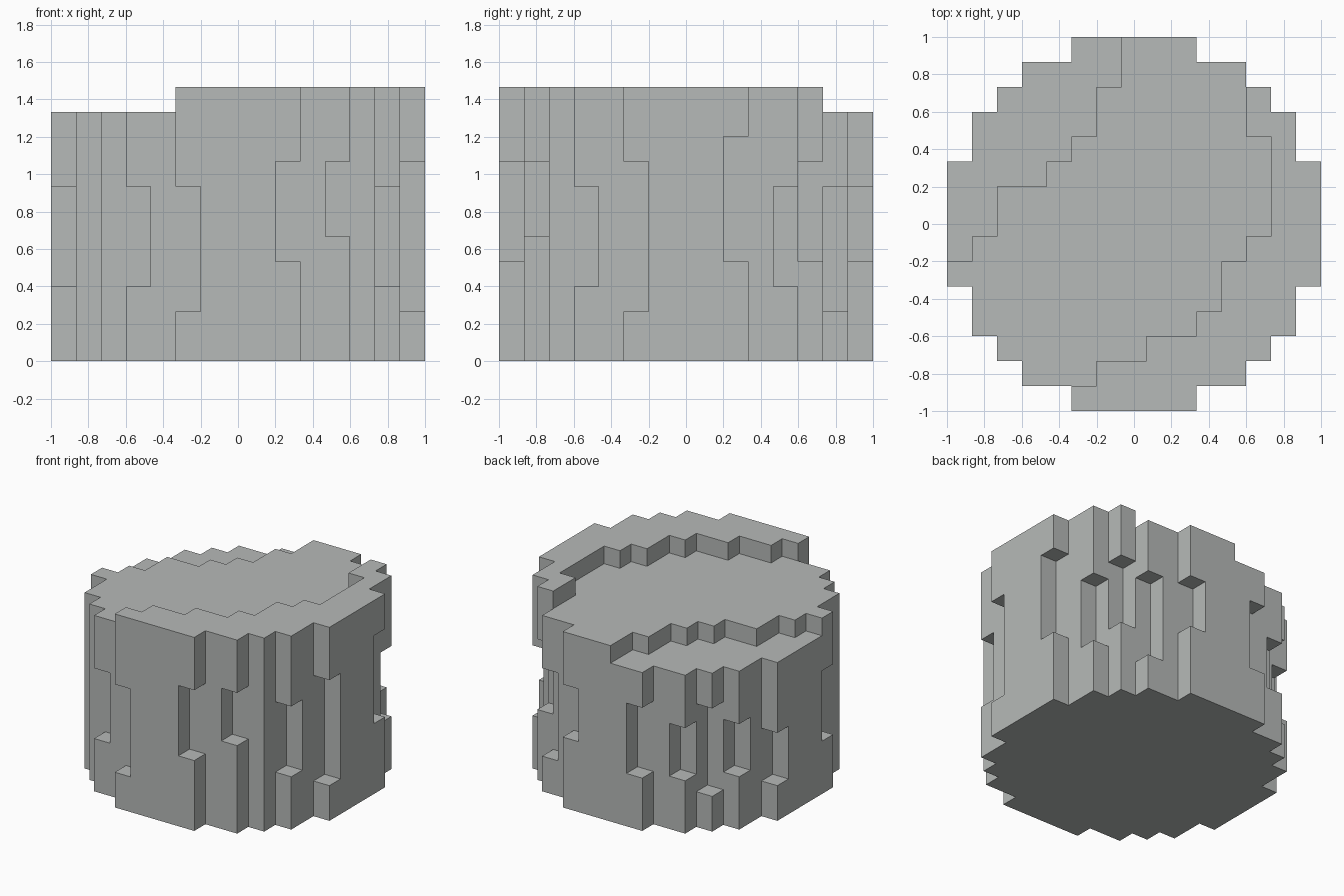
import bpy, bmesh, math
from mathutils import Vector

cube = bpy.data.objects.get("Cube")
if cube:
    bpy.data.objects.remove(cube, do_unlink=True)

N = 15
S = 2 / N  # block size

# Stepped round outline: first filled column of each row, symmetric front to back
half_inset = [5, 3, 2, 1, 1, 0, 0, 0]
inset = half_inset + half_inset[-2::-1]

# Top terraces per row: columns from high_from are raised, columns below low_to are sunk
high_from = [5, 6, 8, 10, 11, 11, 12, 13, 13, 13, 13, 12, 12, N, N]
low_to = [0, 0, 0, 0, 0, 0, 1, 2, 2, 4, 5, 6, 6, 7, 7]

# Vertical notches in the rim corners: (column, row): (first layer, end layer)
notches = {
    (5, 0): (2, 7), (9, 0): (4, 8), (3, 1): (3, 7), (11, 1): (5, 8),
    (13, 3): (3, 7), (14, 5): (2, 8), (0, 5): (3, 7),
    (14, 9): (4, 9), (13, 11): (3, 7), (12, 12): (4, 8), (11, 13): (2, 7), (9, 14): (4, 7),
    (5, 14): (3, 7), (3, 13): (3, 6), (2, 12): (2, 7), (1, 11): (3, 6), (0, 9): (2, 5),
}


def filled_blocks():
    blocks = set()
    for j in range(N):
        for i in range(inset[j], N - inset[j]):
            height = 11 if i >= high_from[j] else 9 if i < low_to[j] else 10
            start, end = notches.get((i, j), (0, 0))
            blocks.update((i, j, k) for k in range(height) if not start <= k < end)
    return blocks


def build_shell(name, blocks, material):
    """Make a quad for every exposed block side, then merge flat areas."""
    bm = bmesh.new()
    verts = {}

    def corner(p):
        key = tuple(round(2 * c) for c in p)
        if key not in verts:
            verts[key] = bm.verts.new((p.x * S - 1, p.y * S - 1, p.z * S))
        return verts[key]

    for block in sorted(blocks):
        centre = Vector(block) + Vector((0.5, 0.5, 0.5))
        for axis in range(3):
            for sign in (-1, 1):
                side = list(block)
                side[axis] += sign
                if tuple(side) in blocks:
                    continue
                n, u, v = Vector(), Vector(), Vector()
                n[axis] = sign / 2
                u[(axis + 1) % 3] = 0.5
                v[(axis + 2) % 3] = sign / 2
                ring = [n - u - v, n + u - v, n + u + v, n - u + v]
                bm.faces.new([corner(centre + r) for r in ring])
    bmesh.ops.dissolve_limit(bm, angle_limit=math.radians(1),
                             verts=bm.verts[:], edges=bm.edges[:])
    mesh = bpy.data.meshes.new(name)
    bm.to_mesh(mesh)
    bm.free()
    mesh.materials.append(material)
    obj = bpy.data.objects.new(name, mesh)
    bpy.context.collection.objects.link(obj)
    return obj


# Stone material
stone = bpy.data.materials.new("light_grey_stone")
stone.use_nodes = True
colour = (0.47, 0.49, 0.48, 1)
stone.diffuse_color = colour
stone.node_tree.nodes["Principled BSDF"].inputs["Base Color"].default_value = colour

# Broken round pillar stump
build_shell("pillar_stump", filled_blocks(), stone)
